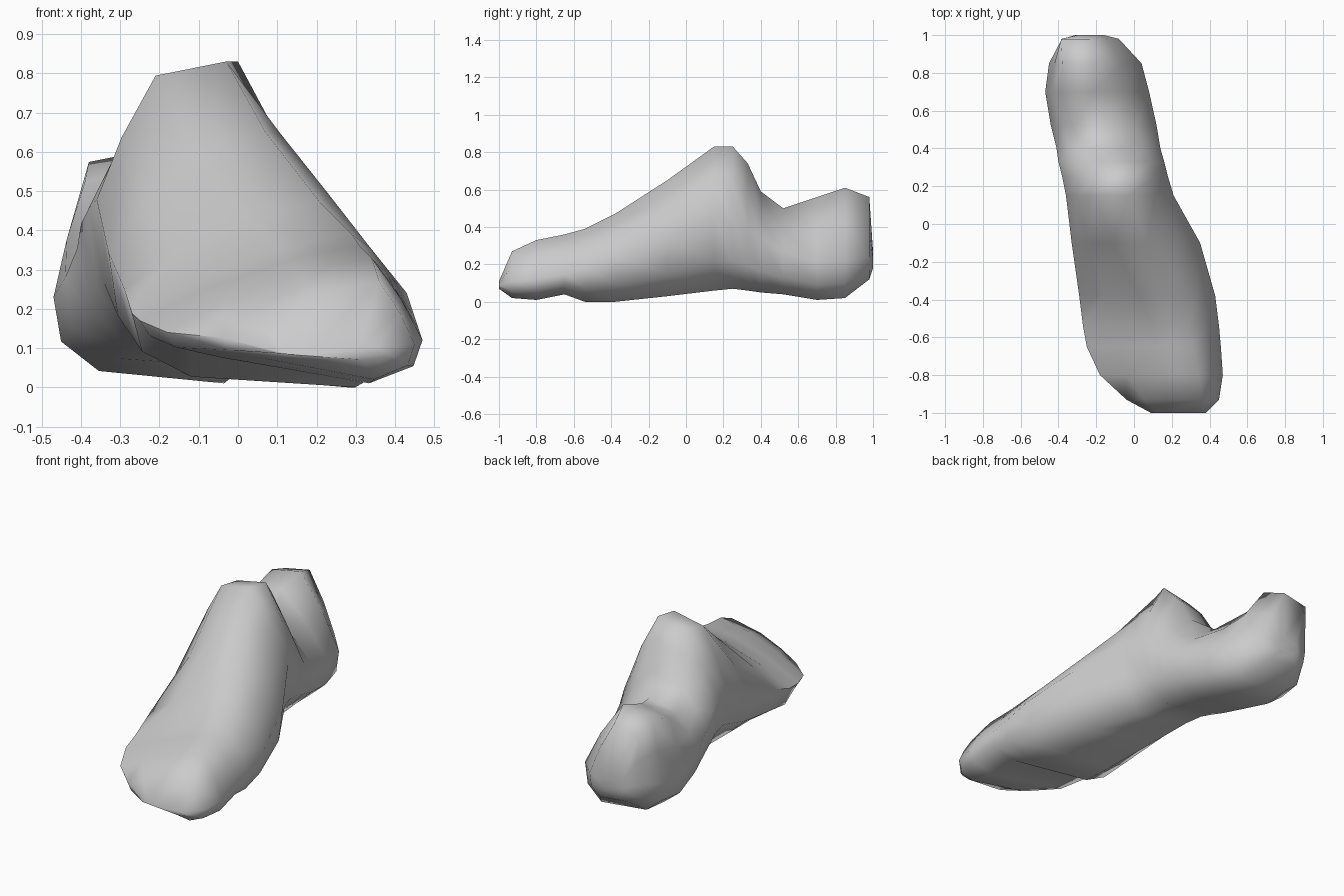
import bpy, bmesh

default = bpy.data.objects.get("Cube")
if default:
    bpy.data.objects.remove(default)

# Plain grey surface
grey = bpy.data.materials.new("plain grey")
grey.use_nodes = True
tone = (0.6, 0.6, 0.6, 1)
grey.diffuse_color = tone
grey.node_tree.nodes["Principled BSDF"].inputs["Base Color"].default_value = tone

# Cross-sections from toe to heel, in hundredths of a unit:
# y, left, right, base, top, crest centre, height of the widest point
SECTIONS = [
    (-100, 9, 38, 7, 11, 24, 9),
    (-93, -4, 45, 2, 27, 27, 11),
    (-80, -18, 47, 1, 33, 25, 12),
    (-65, -25, 46, 4, 36, 22, 15),
    (-54, -27, 45, 0, 39, 20, 18),
    (-38, -29, 43, 0, 47, 12, 24),
    (-10, -33, 35, 3, 65, -2, 33),
    (15, -36, 21, 6, 83, -12, 46),
    (25, -38, 18, 7, 83, -9, 44),
    (33, -40, 16, 6, 74, -11, 40),
    (40, -41, 14, 5, 59, -16, 34),
    (52, -44, 12, 4, 50, -22, 27),
    (70, -47, 8, 1, 56, -30, 22),
    (85, -45, 4, 2, 61, -29, 22),
    (98, -38, -8, 12, 56, -31, 24),
    (100, -31, -16, 18, 27, -26, 22),
]


def lerp(a, b, t):
    return a + (b - a) * t


def flank(edge, centre, base, top, crest, widest):
    """Points from the crest down one side to the sole."""
    return [
        (crest, top),
        (lerp(crest, edge, 0.58), lerp(top, widest, 0.5)),
        (edge, widest),
        (lerp(centre, edge, 0.93), lerp(widest, base, 0.6)),
        (lerp(centre, edge, 0.58), base),
    ]


def add_ring(bm, section):
    y, left, right, base, top, crest, widest = (v / 100 for v in section)
    centre = (left + right) / 2
    # Narrow ridge along the instep, ankle and heel
    half = min(0.25 * (right - left), 0.09)
    # The small toes sit clear of the ground
    toes = y < -0.6
    lift = (0.6 if toes else 0.15) * (widest - base)
    outline = flank(right, centre, base, top, crest + half, widest)
    outline += reversed(flank(left, centre, base + lift, top - 0.4 * half,
                              crest - half, widest + 0.3 * lift))
    return [bm.verts.new((x, y, z)) for x, z in outline]


# Foot body lofted through the sections
bm = bmesh.new()
rings = [add_ring(bm, section) for section in SECTIONS]
for a, b in zip(rings, rings[1:]):
    for i in range(len(a)):
        bm.faces.new((a[i - 1], a[i], b[i], b[i - 1]))
bm.faces.new(rings[0])
bm.faces.new(rings[-1])
bmesh.ops.recalc_face_normals(bm, faces=bm.faces[:])

mesh = bpy.data.meshes.new("foot")
bm.to_mesh(mesh)
bm.free()
mesh.materials.append(grey)
foot = bpy.data.objects.new("foot", mesh)
bpy.context.collection.objects.link(foot)
bpy.context.view_layer.objects.active = foot
foot.select_set(True)
bpy.ops.object.shade_smooth_by_angle(angle=1.2)
